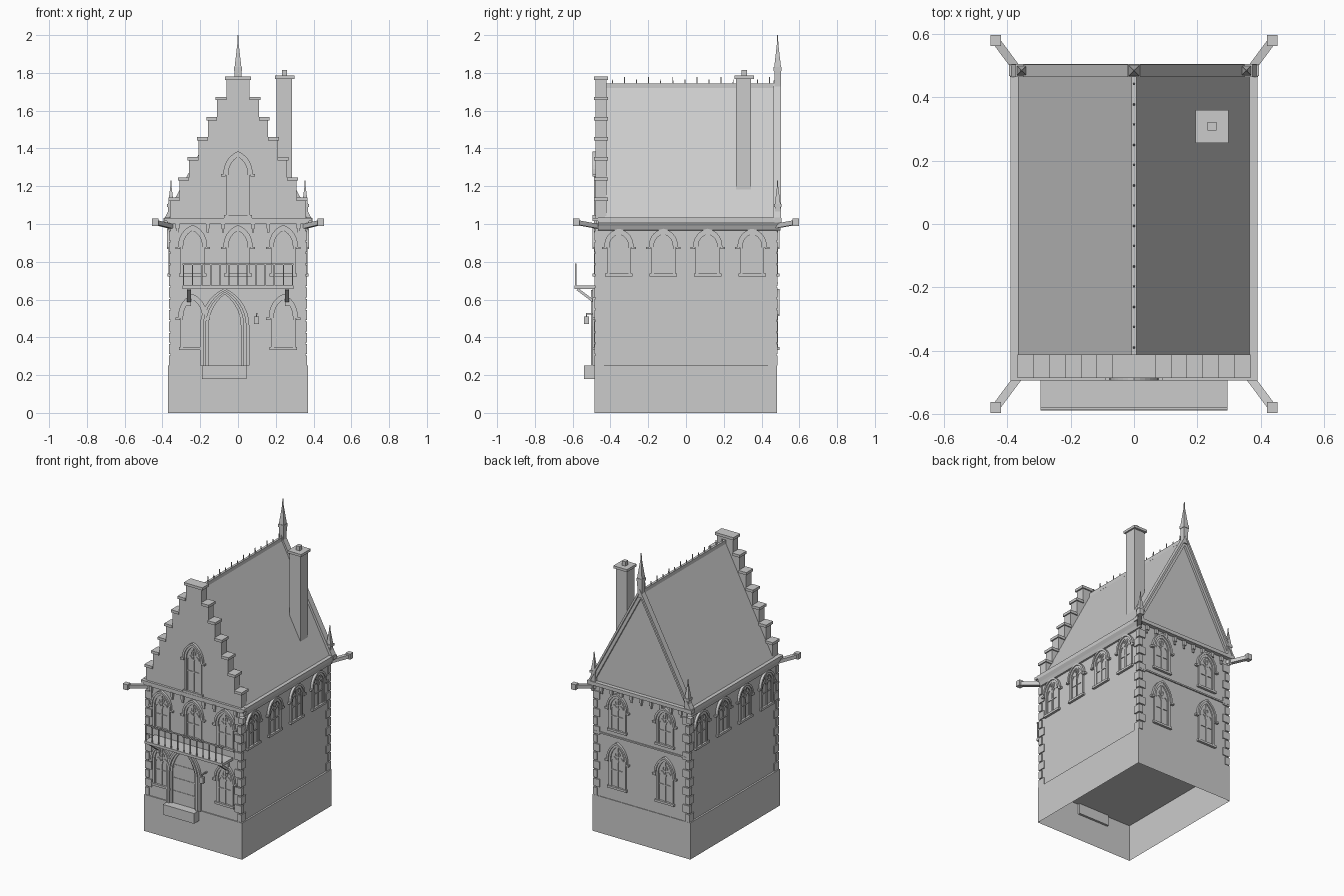
import bpy, bmesh, math
from mathutils import Matrix, Vector

if "Cube" in bpy.data.objects:
    bpy.data.objects.remove(bpy.data.objects["Cube"])


def finish(name, bm):
    bmesh.ops.recalc_face_normals(bm, faces=bm.faces)
    me = bpy.data.meshes.new(name)
    bm.to_mesh(me)
    bm.free()
    ob = bpy.data.objects.new(name, me)
    bpy.context.collection.objects.link(ob)
    return ob


def loft(bm, a, b, closed=True):
    for i in range(len(a) if closed else len(a) - 1):
        j = (i + 1) % len(a)
        bm.faces.new((a[i], a[j], b[j], b[i]))


def prism(bm, pts, d0, d1, M):
    a, b = ([bm.verts.new(M @ Vector((u, v, d))) for u, v in pts] for d in (d0, d1))
    loft(bm, a, b)
    bm.faces.new(a[::-1])
    bm.faces.new(b)


def ring(bm, outer, inner, d0, d1, M, closed=False):
    L = [[bm.verts.new(M @ Vector((u, v, d))) for u, v in p]
         for p, d in ((outer, d0), (outer, d1), (inner, d1), (inner, d0))]
    for k in range(4):
        loft(bm, L[k], L[(k + 1) % 4], closed)
    if not closed:
        bm.faces.new([l[0] for l in L])
        bm.faces.new([l[-1] for l in L][::-1])


def box(bm, x0, x1, y0, y1, z0, z1, M=Matrix()):
    S = Matrix.Diagonal((x1 - x0, y1 - y0, z1 - z0, 1))
    T = Matrix.Translation(((x0 + x1) / 2, (y0 + y1) / 2, (z0 + z1) / 2))
    bmesh.ops.create_cube(bm, size=1, matrix=M @ T @ S)


def taper(bm, x, y, z0, z1, h0, h1):
    # square tapered shaft, h = half width
    M = Matrix.Translation((x, y, (z0 + z1) / 2)) @ Matrix.Rotation(math.pi / 4, 4, 'Z')
    bmesh.ops.create_cone(bm, cap_ends=True, segments=4, radius1=h0 * 1.414,
                          radius2=h1 * 1.414, depth=z1 - z0, matrix=M)


def beam(bm, p, q, w, h):
    p, q = Vector(p), Vector(q)
    M = Matrix.Translation((p + q) / 2) @ (q - p).to_track_quat('X', 'Z').to_matrix().to_4x4()
    l = (q - p).length / 2
    box(bm, -l, l, -w / 2, w / 2, -h / 2, h / 2, M)


def arch(w, z0, s, a, cx=0, n=7):
    # two-centred pointed arch on straight jambs
    R = (w * w + (a - s) ** 2) / (2 * w)
    t = math.acos((R - w) / R)
    left = [(-w + R - R * math.cos(t * i / n), s + R * math.sin(t * i / n)) for i in range(n + 1)]
    pts = ([(-w, z0)] if z0 < s else []) + left
    pts += [(-u, v) for u, v in pts[-2::-1]]
    return [(u + cx, v) for u, v in pts]


def face(u, w, o):
    return Matrix(((u[0], 0, w[0], o[0]), (u[1], 0, w[1], o[1]), (0, 1, 0, 0), (0, 0, 0, 1)))


FRONT = face((1, 0), (0, -1), (0, -.478))
BACK = face((-1, 0), (0, 1), (0, .478))
RIGHT = face((0, 1), (1, 0), (.358, 0))
LEFT = face((0, -1), (-1, 0), (-.358, 0))


def window(bm, M, c, z0, s, a):
    prism(bm, arch(.052, z0, s, a - .025, c), -.004, .002, M)
    ring(bm, arch(.064, z0, s, a - .014, c), arch(.05, z0, s, a - .03, c), -.004, .010, M)
    ring(bm, arch(.077, s - .01, s, a, c), arch(.064, s - .01, s, a - .014, c), -.004, .017, M)
    for k in (-1, 1):
        box(bm, c + k * .079 - .012, c + k * .079 + .012, s - .018, s - .006, -.004, .017, M)
        ring(bm, arch(.025, z0, s - .02, s + .022, c + k * .025),
             arch(.019, z0, s - .02, s + .012, c + k * .025), 0, .007, M)
    circ = [[(c + r * math.cos(i * math.pi / 6), s + .04 + r * math.sin(i * math.pi / 6))
             for i in range(12)] for r in (.02, .014)]
    ring(bm, *circ, 0, .007, M, True)
    box(bm, c - .004, c + .004, z0, a - .03, 0, .008, M)
    tz = z0 + (s - z0) * .62
    box(bm, c - .05, c + .05, tz - .003, tz + .003, 0, .007, M)
    box(bm, c - .073, c + .073, z0 - .012, z0 + .003, -.004, .016, M)


# open-bottomed plinth
bm = bmesh.new()
box(bm, -.37, .37, -.485, .482, 0, .25)
bmesh.ops.delete(bm, geom=[f for f in bm.faces if f.normal.z < -.5], context='FACES_ONLY')
finish("plinth", bm)

# main walls
bm = bmesh.new()
box(bm, -.358, .358, -.478, .478, .25, 1.02)
finish("walls", bm)

# corner quoins
bm = bmesh.new()
for sx in (-1, 1):
    for sy in (-1, 1):
        for i in range(12):
            z = .252 + i * .06
            lx, ly = (.05, .03) if i % 2 else (.03, .05)
            xs = sorted((sx * .365, sx * (.365 - lx)))
            ys = sorted((sy * .485, sy * (.485 - ly)))
            box(bm, *xs, *ys, z, z + .052)
finish("quoins", bm)

# windows on every side
bm = bmesh.new()
for c in (-.24, 0, .24):
    window(bm, FRONT, c, .735, .885, .995)
for c in (-.24, .24):
    window(bm, FRONT, c, .345, .51, .63)
window(bm, FRONT, 0, 1.045, 1.27, 1.385)
for c in (-.18, .18):
    window(bm, BACK, c, .735, .885, .99)
    window(bm, BACK, c, .345, .53, .655)
for y in (-.355, -.12, .115, .35):
    window(bm, RIGHT, y, .735, .885, .975)
    window(bm, LEFT, -y, .735, .885, .975)
finish("windows", bm)

# door with nested arch mouldings and step
bm = bmesh.new()
c = -.07
prism(bm, arch(.085, .25, .46, .63, c), -.004, .003, FRONT)
for w, a, d in ((.13, .66, .016), (.115, .65, .024), (.1, .64, .012)):
    ring(bm, arch(w, .25, .46, a, c), arch(w - .015, .25, .46, a - .012, c), -.004, d, FRONT)
for z in (.33, .42, .51):
    box(bm, c - .08, c + .08, z, z + .006, 0, .006, FRONT)
finish("door", bm)
bm = bmesh.new()
box(bm, -.19, .045, -.54, -.47, .18, .25)
finish("door_step", bm)

# wall lantern
bm = bmesh.new()
box(bm, .085, .112, -.54, -.514, .47, .51)
beam(bm, (.098, -.475, .525), (.098, -.53, .525), .008, .008)
beam(bm, (.098, -.527, .53), (.098, -.527, .505), .006, .006)
finish("lantern", bm)

# balcony slab, railing and brackets
bm = bmesh.new()
box(bm, -.295, .295, -.59, -.47, .657, .675)
box(bm, -.295, .295, -.588, -.58, .782, .79)
for i in range(13):
    x = -.288 + i * .048
    box(bm, x - .003, x + .003, -.587, -.581, .67, .785)
for x in (-.26, .26):
    beam(bm, (x, -.575, .655), (x, -.482, .585), .02, .014)
    box(bm, x - .01, x + .01, -.495, -.475, .565, .66)
finish("balcony", bm)

# storey band on the back, eaves cornice, gutters and corbels
bm = bmesh.new()
box(bm, -.362, .362, .47, .486, .683, .693)
box(bm, -.375, .375, -.488, -.47, 1.0, 1.015)
box(bm, -.39, .39, -.494, -.41, 1.015, 1.032)
box(bm, -.395, .395, .468, .505, 1.008, 1.032)
gutter = [(.355, .965), (.368, .968), (.378, .99), (.39, 1.01), (.39, 1.034), (.355, 1.034)]
for M in (1, -1):
    G = Matrix(((M, 0, 0, 0), (0, 0, 1, 0), (0, 1, 0, 0), (0, 0, 0, 1)))
    prism(bm, gutter, -.465, .50, G)
for M, xs in ((FRONT, (-.32, -.16, -.08, .08, .16, .32)), (BACK, [i * .075 - .3 for i in range(9)])):
    for x in xs:
        box(bm, x - .01, x + .01, .975, 1.005, -.004, .015, M)
        box(bm, x - .006, x + .006, .955, .98, -.004, .009, M)
finish("cornice", bm)

# roof body, ridge and spikes
XZ = Matrix(((1, 0, 0, 0), (0, 0, 1, 0), (0, 1, 0, 0), (0, 0, 0, 1)))
bm = bmesh.new()
prism(bm, [(-.372, 1.02), (.372, 1.02), (0, 1.735)], -.43, .478, XZ)
finish("roof", bm)
bm = bmesh.new()
box(bm, -.008, .008, -.42, .48, 1.72, 1.745)
for i in range(14):
    h = .034 if i % 2 else .02
    taper(bm, 0, -.39 + i * .064, 1.74, 1.745 + h, .003, .002)
finish("ridge", bm)

# barge boards on the back gable
bm = bmesh.new()
ring(bm, [(-.39, 1.025), (0, 1.755), (.39, 1.025)], [(-.355, 1.025), (0, 1.69), (.355, 1.025)],
     .466, .492, XZ)
ring(bm, [(-.392, 1.025), (0, 1.76), (.392, 1.025)], [(-.378, 1.025), (0, 1.732), (.378, 1.025)],
     .464, .504, XZ)
finish("barge_boards", bm)

# stepped front gable with capped steps
bm, caps = bmesh.new(), bmesh.new()
for i in range(7):
    hw, top = .06 + .05 * i, 1.77 - .1065 * i
    box(bm, -hw, hw, -.478, -.42, max(1.02, top - .11), top)
    if i == 0:
        box(caps, -.07, .07, -.486, -.412, top - .008, top + .01)
    else:
        for k in (-1, 1):
            box(caps, *sorted((k * (hw - .05), k * (hw + .008))), -.486, -.412, top - .008, top + .01)
finish("stepped_gable", bm)
finish("gable_caps", caps)

# chimney
bm = bmesh.new()
box(bm, .205, .287, .265, .345, 1.17, 1.77)
box(bm, .195, .298, .256, .36, 1.768, 1.785)
box(bm, .232, .26, .295, .323, 1.785, 1.815)
finish("chimney", bm)

# pinnacles on the back gable
bm = bmesh.new()
taper(bm, 0, .485, 1.70, 1.82, .016, .018)
taper(bm, 0, .485, 1.81, 1.83, .021, .021)
taper(bm, 0, .485, 1.83, 1.96, .018, .003)
taper(bm, 0, .485, 1.95, 2.0, .004, .002)
for x in (-.355, .355):
    taper(bm, x, .485, 1.02, 1.1, .015, .015)
    taper(bm, x, .485, 1.09, 1.105, .02, .02)
    taper(bm, x, .485, 1.105, 1.2, .015, .003)
    taper(bm, x, .485, 1.19, 1.23, .003, .002)
finish("pinnacles", bm)

# corner water spouts
bm = bmesh.new()
for sx in (-1, 1):
    for sy in (-1, 1):
        beam(bm, (sx * .355, sy * .47, .988), (sx * .437, sy * .58, 1.008), .026, .024)
        box(bm, sx * .437 - .017, sx * .437 + .017, sy * .58 - .017, sy * .58 + .017, .99, 1.028)
finish("water_spouts", bm)
